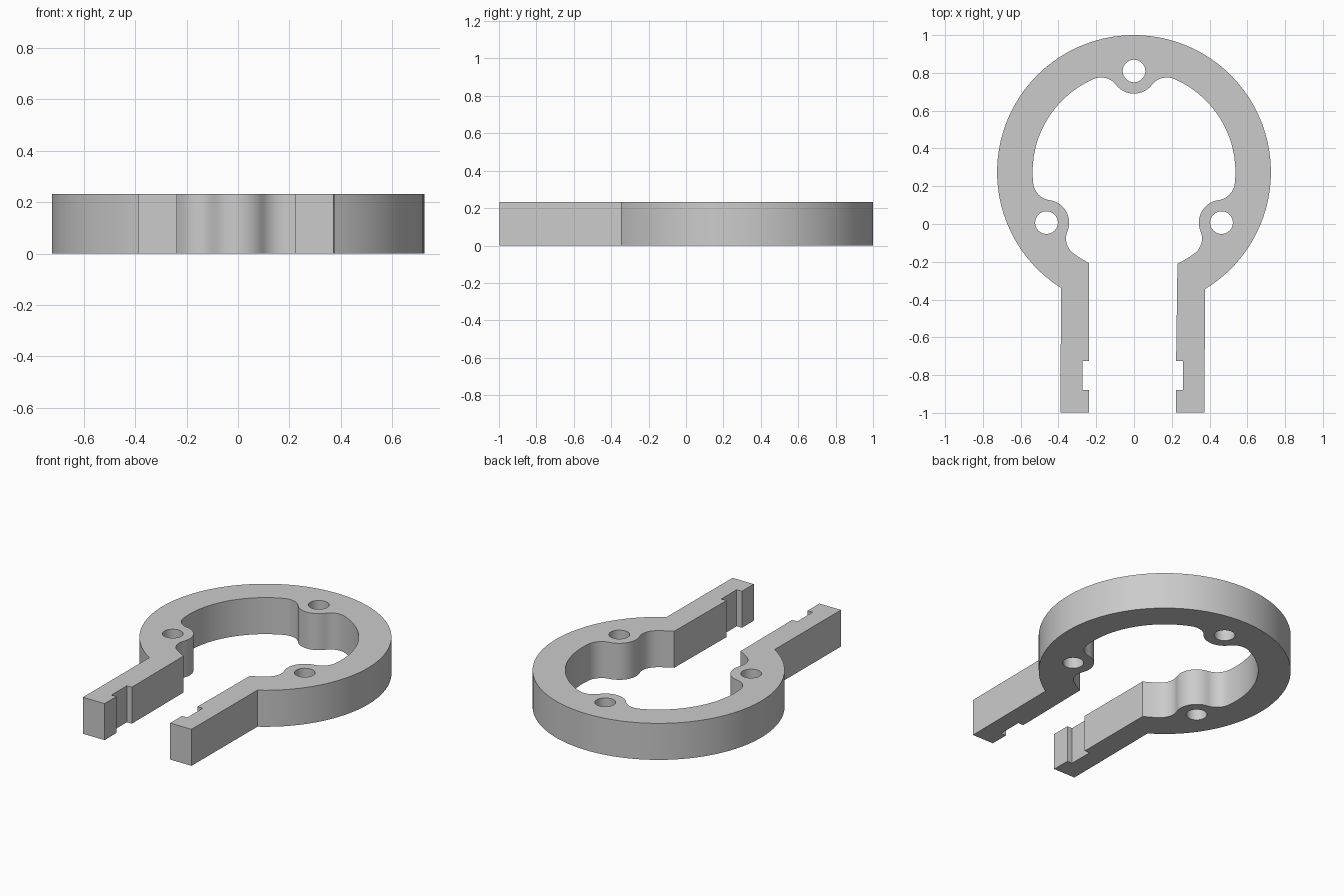
import bpy, bmesh
from math import acos, cos, sin, pi, tau, ceil, radians
from mathutils import Vector

if "Cube" in bpy.data.objects:
    bpy.data.objects.remove(bpy.data.objects["Cube"])

HEIGHT = 0.232
CENTRE = Vector((0, 0.275))
OUTER_R, INNER_R = 0.725, 0.537
BOSS_DIST, BOSS_R, HOLE_R, FILLET_R = 0.535, 0.12, 0.06, 0.1
BOSS_ANGLES = [radians(a) for a in (-30, 90, 210)]


def polar(centre, radius, angle):
    return centre + Vector((radius * cos(angle), radius * sin(angle)))


def heading(start, end):
    d = end - start
    return Vector((1, 0)).angle_signed(d) * -1


def arc(centre, radius, start, end, ccw=True):
    """Points along an arc, turning the requested way."""
    sweep = (end - start) % tau if ccw else -((start - end) % tau)
    steps = max(3, ceil(abs(sweep) / radians(4 if radius > 0.3 else 8)))
    return [polar(centre, radius, start + sweep * i / steps) for i in range(steps + 1)]


# Half angle between a boss and the point where its fillet meets the ring
reach = INNER_R - FILLET_R
half = acos((BOSS_DIST ** 2 + reach ** 2 - (BOSS_R + FILLET_R) ** 2)
            / (2 * BOSS_DIST * reach))


def boss_profile(angle):
    """Fillet, rounded boss, fillet."""
    boss = polar(CENTRE, BOSS_DIST, angle)
    f1, f2 = (polar(CENTRE, reach, angle + s * half) for s in (-1, 1))
    return (arc(f1, FILLET_R, angle - half, heading(f1, boss))
            + arc(boss, BOSS_R, heading(boss, f1), heading(boss, f2), False)
            + arc(f2, FILLET_R, heading(f2, boss), angle + half))


# Inner edge of the ring, from the right-hand arm opening round to the other
outline = []
position = -acos(0.23 / INNER_R)
for angle in BOSS_ANGLES:
    outline += arc(CENTRE, INNER_R, position, angle - half)
    outline += boss_profile(angle)
    position = angle + half
outline += arc(CENTRE, INNER_R, position, pi + acos(0.238 / INNER_R))


def arm(inner, inner_tip, notch, outer_tip):
    """Notched arm, from its inner root to its outer tip."""
    return [Vector(p) for p in ((inner, -0.725), (notch, -0.725), (notch, -0.88),
                                (inner_tip, -0.88), (inner_tip, -0.998),
                                (outer_tip, -0.998))]


# Notched arms and the outer edge of the ring
outline += arm(-0.238, -0.238, -0.273, -0.39)
outline += arc(CENTRE, OUTER_R, pi + acos(0.386 / OUTER_R), -acos(0.377 / OUTER_R), False)
outline += reversed(arm(0.223, 0.223, 0.26, 0.372))

# Screw holes through the bosses
loops = [outline]
for angle in BOSS_ANGLES:
    middle = polar(CENTRE, BOSS_DIST, angle)
    loops.append([polar(middle, HOLE_R, tau * i / 40) for i in range(40)])

# Fill the profile and extrude it
bm = bmesh.new()
for loop in loops:
    points = [p for i, p in enumerate(loop) if (p - loop[i - 1]).length > 1e-4]
    verts = [bm.verts.new((p.x, p.y, 0)) for p in points]
    for i, v in enumerate(verts):
        bm.edges.new((verts[i - 1], v))
bmesh.ops.triangle_fill(bm, use_beauty=True, edges=bm.edges[:], normal=(0, 0, 1))
result = bmesh.ops.extrude_face_region(bm, geom=bm.faces[:], use_keep_orig=True)
top = [g for g in result["geom"] if isinstance(g, bmesh.types.BMVert)]
bmesh.ops.translate(bm, verts=top, vec=(0, 0, HEIGHT))
bmesh.ops.recalc_face_normals(bm, faces=bm.faces[:])

mesh = bpy.data.meshes.new("clamp_ring")
bm.to_mesh(mesh)
bm.free()
ring = bpy.data.objects.new("clamp_ring", mesh)
bpy.context.collection.objects.link(ring)

# Plain grey finish
grey = bpy.data.materials.new("plain grey")
grey.use_nodes = True
grey.diffuse_color = (0.6, 0.6, 0.6, 1)
grey.node_tree.nodes["Principled BSDF"].inputs["Base Color"].default_value = grey.diffuse_color
mesh.materials.append(grey)

bpy.ops.object.select_all(action="DESELECT")
ring.select_set(True)
bpy.context.view_layer.objects.active = ring
bpy.ops.object.shade_smooth_by_angle(angle=radians(25))
